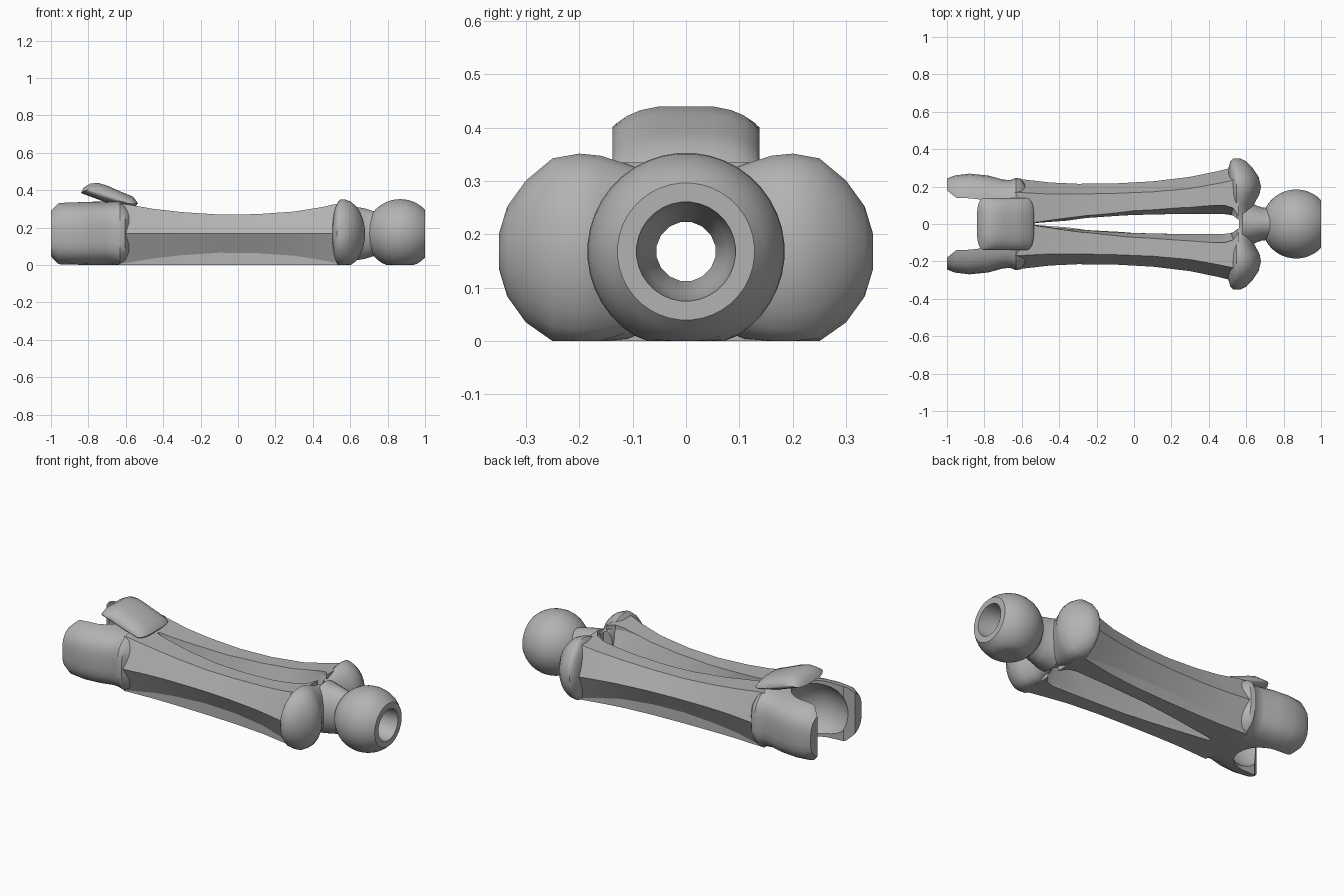
import bpy, bmesh
from math import cos, sin, pi, sqrt, copysign
from mathutils import Matrix

cube = bpy.data.objects.get("Cube")
if cube:
    bpy.data.objects.remove(cube)

MID = 0.168  # height of the long axis

grey = bpy.data.materials.new("plain_grey")
grey.use_nodes = True
COLOR = (0.45, 0.45, 0.45, 1)
grey.diffuse_color = COLOR
grey.node_tree.nodes["Principled BSDF"].inputs["Base Color"].default_value = COLOR


def loft(name, rings):
    """Skin closed rings of equal point count and cap both ends."""
    bm = bmesh.new()
    loops = [[bm.verts.new(p) for p in ring] for ring in rings]
    n = len(loops[0])
    for a, b in zip(loops, loops[1:]):
        for i in range(n):
            j = (i + 1) % n
            bm.faces.new((a[i], a[j], b[j], b[i]))
    bm.faces.new(loops[0][::-1])
    bm.faces.new(loops[-1])
    bmesh.ops.recalc_face_normals(bm, faces=bm.faces[:])
    mesh = bpy.data.meshes.new(name)
    bm.to_mesh(mesh)
    bm.free()
    obj = bpy.data.objects.new(name, mesh)
    bpy.context.collection.objects.link(obj)
    mesh.materials.append(grey)
    return obj


def oval(x, ry, rz, power=2.0, n=32, floor=0.0):
    """Rounded cross-section at x, flattened on the ground."""
    ring = []
    for i in range(n):
        a = 2 * pi * (i + 0.5) / n
        y = copysign(abs(cos(a)) ** (2 / power), cos(a)) * ry
        z = copysign(abs(sin(a)) ** (2 / power), sin(a)) * rz
        ring.append((x, y, max(floor, MID + z)))
    return ring


def tube(name, stations, n=32, power=2.0, floor=0.0):
    return loft(name, [oval(x, ry, rz, power, n, floor) for x, ry, rz in stations])


def select(obj):
    bpy.ops.object.select_all(action='DESELECT')
    obj.select_set(True)
    bpy.context.view_layer.objects.active = obj


def cut(obj, cutters):
    for c in cutters:
        mod = obj.modifiers.new("cut", 'BOOLEAN')
        mod.operation = 'DIFFERENCE'
        mod.solver = 'EXACT'
        mod.object = c
        select(obj)
        bpy.ops.object.modifier_apply(modifier=mod.name)


def smooth(obj, degrees=32):
    select(obj)
    bpy.ops.object.shade_smooth_by_angle(angle=degrees * pi / 180)


# Cutters: long bore, tapered mouth, slot, socket cavity and jaw opening
bore = tube("bore_cutter", [(-1.1, .056, .056), (1.1, .056, .056)], 16, floor=-1)
mouth = tube("mouth_cutter", [(.82, .05, .05), (.9, .078, .078), (.96, .09, .09),
                              (1.0, .093, .093), (1.05, .093, .093)], floor=-1)

slot_rings = []
for x, wide, waist in [(-.53, .008, .003), (-.25, .05, .024), (0, .08, .04), (.25, .093, .05),
                       (.48, .1, .048), (.53, .085, .035), (.56, .04, .015)]:
    slot_rings.append([(x, wide, .5), (x, wide, .30), (x, waist, MID), (x, wide, .03), (x, wide, -.1),
                       (x, -wide, -.1), (x, -wide, .03), (x, -waist, MID), (x, -wide, .30), (x, -wide, .5)])
slot = loft("slot_cutter", slot_rings)

R = 0.198
cavity = tube("cavity_cutter", [(-.85 - R * cos(pi * (i + .5) / 16), R * sin(pi * (i + .5) / 16),
                                 R * sin(pi * (i + .5) / 16)) for i in range(16)], floor=-1)
outline = [(-1.1, -.2), (-1.0, -.18), (-.95, -.14)]
outline += [(-.87 + .14 * cos(a), .137 * sin(a)) for a in [pi * (i / 12 - .5) for i in range(13)]]
outline += [(x, -y) for x, y in reversed(outline[:3])]
opening = loft("opening_cutter", [[(x, y, z) for x, y in outline] for z in (-.1, .5)])

# Shaft: faceted, waisted body with a long slot
shaft_rings = []
for x, top, yt, yo in [(-.64, .33, .17, .24), (-.58, .322, .167, .237), (-.45, .30, .16, .222),
                       (-.3, .283, .16, .215), (-.1, .27, .164, .217), (.1, .272, .172, .228),
                       (.3, .286, .19, .252), (.45, .31, .217, .283), (.56, .335, .24, .31)]:
    low = max(.004, 2 * MID - top)
    half = [(yt, top), (yo, MID), (yt, low), (yt, 0)]
    shaft_rings.append([(x, y, z) for y, z in half] + [(x, -y, z) for y, z in reversed(half)])
shaft = loft("shaft", shaft_rings)
cut(shaft, [slot, bore])
smooth(shaft, 20)

# Socket: rounded jaws with a raised collar where they meet the shaft
socket = tube("socket", [(-1, .243, .142), (-.96, .26, .172), (-.88, .27, .175), (-.78, .26, .174),
                         (-.70, .238, .171), (-.66, .236, .176), (-.63, .248, .18),
                         (-.605, .243, .165), (-.58, .21, .14)], 32, 3.2)
cut(socket, [cavity, opening, bore])
smooth(socket)

# Knuckle: two rounded lobes joined by a lower saddle
lobe = [(0.0, .52, .635, .135), (.06, .52, .635, .145), (.11, .512, .645, .165), (.16, .505, .672, .181),
        (.2, .502, .68, .185), (.25, .502, .668, .176), (.3, .505, .635, .134), (.335, .515, .60, .085),
        (.35, .53, .57, .035)]
knuckle_rings = []
for y, x0, x1, h in [(-y, a, b, h) for y, a, b, h in reversed(lobe[1:])] + lobe:
    ring = []
    peak = x0 + .3 * (x1 - x0)
    for i in range(24):
        a = 2 * pi * (i + .5) / 24
        reach = (x1 - peak) if cos(a) > 0 else (peak - x0)
        ring.append((peak + reach * cos(a), y, max(0, MID + h * sin(a))))
    knuckle_rings.append(ring)
knuckle = loft("knuckle", knuckle_rings)
end_slot = loft("end_slot_cutter", [[(x, y, z) for x, y in
                [(.4, -.06), (.53, -.045), (.562, -.02), (.562, .02), (.53, .045), (.4, .06)]]
                for z in (-.1, .5)])
cut(knuckle, [end_slot, bore])
smooth(knuckle, 40)

# Neck between knuckle and ball
neck = tube("neck", [(.58, .13, .15), (.64, .105, .142), (.68, .09, .135), (.72, .085, .122), (.77, .1, .115)])
cut(neck, [bore])
smooth(neck)

# Ball with a flat, hollowed end
B, C = 0.185, 0.867
xs = [C - B * cos(pi * t / 24) for t in range(1, 19)]
xs = [x for x in xs if x < .99] + [1.0]
ball = tube("ball", [(x, sqrt(B * B - (x - C) ** 2), sqrt(B * B - (x - C) ** 2)) for x in xs], 40)
cut(ball, [bore, mouth])
smooth(ball)

# Tab: sloping rounded catch over the socket
profile = [(-.84, .385), (-.825, .415), (-.79, .435), (-.75, .44), (-.70, .425), (-.62, .39),
           (-.56, .365), (-.535, .33), (-.56, .30), (-.65, .32), (-.72, .34), (-.80, .37)]
side = [(.05, 1, 1), (.085, .98, .88), (.11, .94, .7), (.13, .87, .4), (.138, .8, .12)]
tab_rings = []
for y, sx, sz in [(-y, a, b) for y, a, b in reversed(side)] + side:
    ring = []
    for x, z in profile:
        axis = .368 - .25 * (x + .7)
        ring.append((-.69 + (x + .69) * sx, y, axis + (z - axis) * sz))
    tab_rings.append(ring)
tab = loft("tab", tab_rings)
smooth(tab, 45)

# Remove helper cutters
for c in (bore, mouth, slot, cavity, opening, end_slot):
    bpy.data.objects.remove(c)
